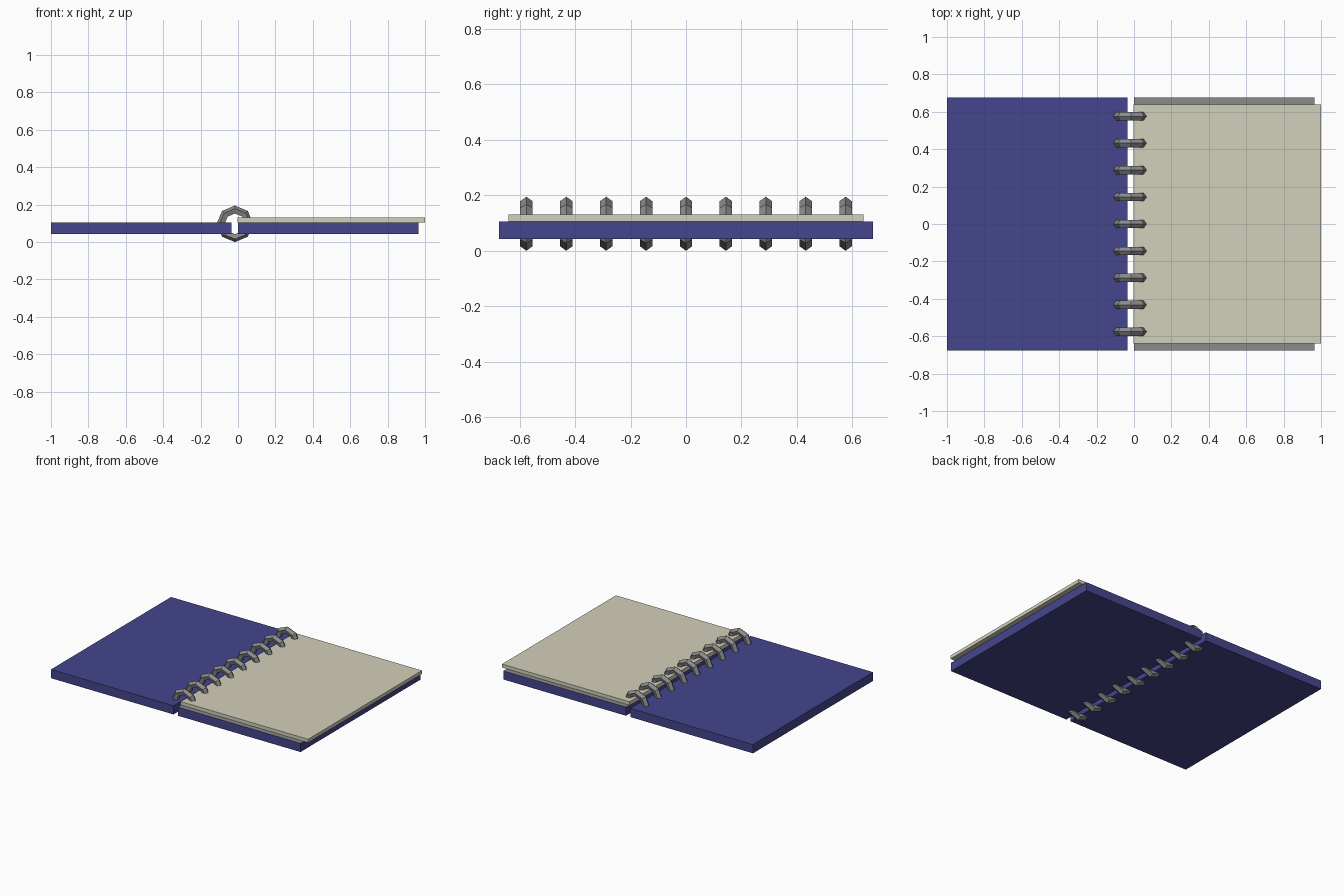
import bpy
from math import cos, sin, pi

cube = bpy.data.objects.get("Cube")
if cube:
    bpy.data.objects.remove(cube, do_unlink=True)


def material(name, rgb):
    m = bpy.data.materials.new(name)
    m.use_nodes = True
    m.diffuse_color = (*rgb, 1)
    m.node_tree.nodes["Principled BSDF"].inputs["Base Color"].default_value = (*rgb, 1)
    return m


BLUE = material("navy cover", (0.06, 0.06, 0.27))
PAPER = material("cream paper", (0.65, 0.63, 0.49))
GRAY = material("gray metal", (0.26, 0.26, 0.26))


def slab(name, x0, x1, depth, z0, z1, mat):
    bpy.ops.mesh.primitive_cube_add(size=1, location=((x0 + x1) / 2, 0, (z0 + z1) / 2))
    ob = bpy.context.object
    ob.name = name
    ob.scale = (x1 - x0, depth, z1 - z0)
    bpy.ops.object.transform_apply(location=False, rotation=False, scale=True)
    ob.data.materials.append(mat)
    return ob


# Two covers, the left-hand side of the top opened flat
slab("front_cover", -1, -0.035, 1.35, 0.043, 0.105, BLUE)
back = slab("back_cover", 0, 0.965, 1.35, 0.043, 0.105, BLUE)

# Gray inner lining on the upward face of the back cover
back.data.materials.append(GRAY)
for face in back.data.polygons:
    if face.normal.z > 0.5:
        face.material_index = 1

# Stack of pages overhanging the outer edge
slab("page_block", -0.003, 1, 1.28, 0.1055, 0.13, PAPER)


# Binding rings: octagonal loop with a five-sided wire section
def ring_mesh(outer, wire, sides=8, section=5):
    verts, faces = [], []
    for i in range(sides):
        a = 2 * pi * i / sides
        for j in range(section):
            b = 2 * pi * j / section
            r = outer - wire + wire * cos(b)
            verts.append((r * cos(a), wire * sin(b), r * sin(a)))
            k, n = (i + 1) % sides, (j + 1) % section
            faces.append((i * section + j, i * section + n,
                          k * section + n, k * section + j))
    me = bpy.data.meshes.new("binding_ring")
    me.from_pydata(verts, [], [f[::-1] for f in faces])
    me.materials.append(GRAY)
    # make sure the normals face outward
    import bmesh
    bm = bmesh.new()
    bm.from_mesh(me)
    bmesh.ops.recalc_face_normals(bm, faces=bm.faces)
    bm.to_mesh(me)
    bm.free()
    return me


ring = ring_mesh(0.0975, 0.0235)
for i in range(9):
    ob = bpy.data.objects.new(f"binding_ring_{i + 1}", ring)
    ob.location = (-0.0165, (i - 4) * 0.144, 0.0975)
    bpy.context.collection.objects.link(ob)
